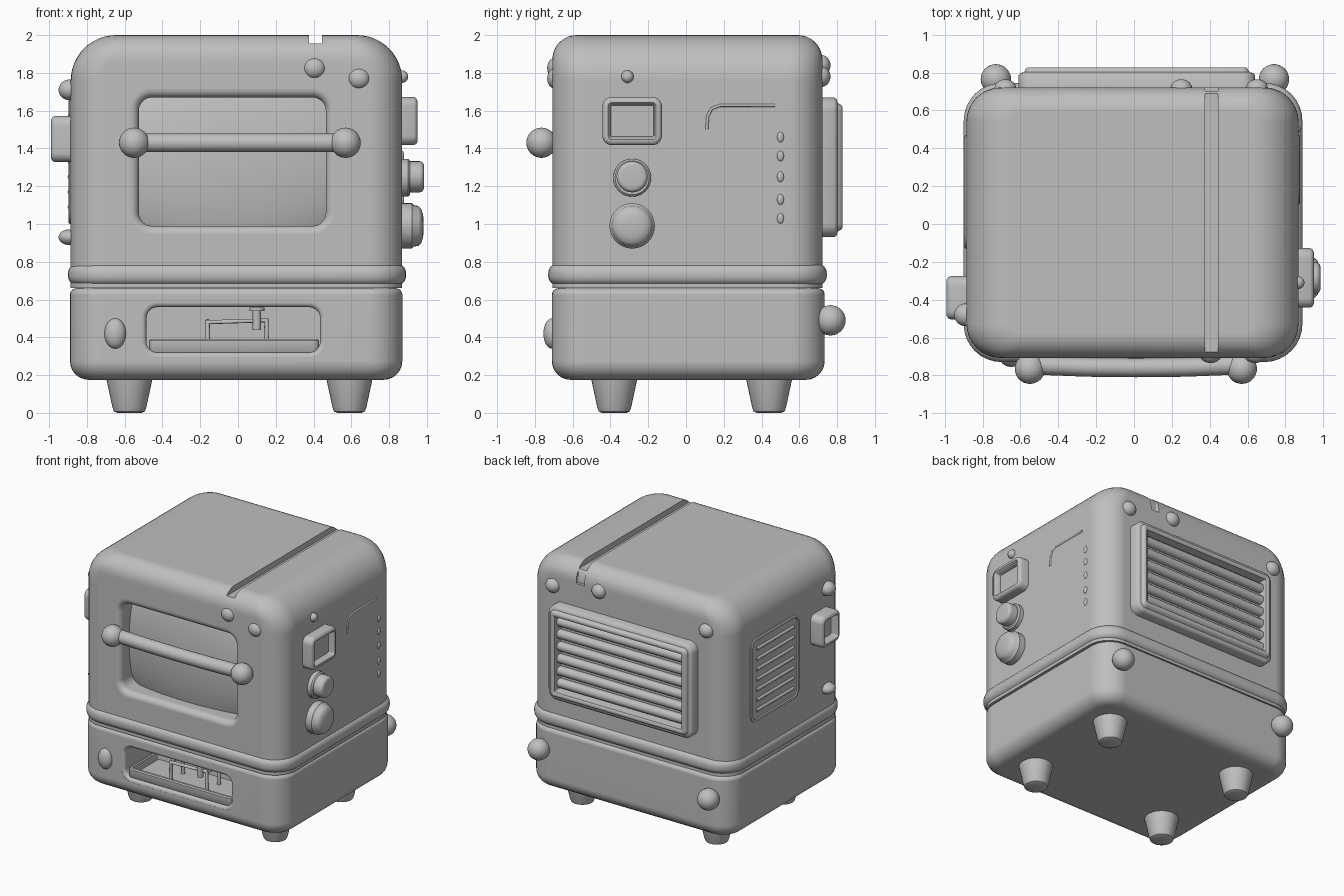
import bpy, bmesh
from math import sin, cos, pi, sqrt, radians
from mathutils import Matrix, Vector

old = bpy.data.objects.get("Cube")
if old:
    bpy.data.objects.remove(old, do_unlink=True)

grey = bpy.data.materials.new("plain_grey")
grey.use_nodes = True
COLOUR = (0.52, 0.52, 0.52, 1)
grey.diffuse_color = COLOUR
grey.node_tree.nodes["Principled BSDF"].inputs["Base Color"].default_value = COLOUR

# Local x, y and outward z of a panel, for each direction it can face
FACING = {
    "up": ((1, 0, 0), (0, 1, 0), (0, 0, 1)),
    "down": ((1, 0, 0), (0, -1, 0), (0, 0, -1)),
    "front": ((1, 0, 0), (0, 0, 1), (0, -1, 0)),
    "back": ((-1, 0, 0), (0, 0, 1), (0, 1, 0)),
    "left": ((0, 1, 0), (0, 0, 1), (1, 0, 0)),
    "right": ((0, -1, 0), (0, 0, 1), (-1, 0, 0)),
}


def finish(ob, angle=40):
    bpy.ops.object.select_all(action="DESELECT")
    ob.select_set(True)
    bpy.context.view_layer.objects.active = ob
    if ob.type == "CURVE":
        bpy.ops.object.convert(target="MESH")
        ob = bpy.context.view_layer.objects.active
    bpy.ops.object.shade_smooth_by_angle(angle=radians(angle))
    ob.data.materials.clear()
    ob.data.materials.append(grey)
    return ob


def loft(name, centre, w, h, r, steps, facing="up", seg=8):
    """Stack rounded rectangles; each step is (height, inset) or (height, inset x, inset y)."""
    bm = bmesh.new()
    rings = []
    for step in steps:
        z, ix, iy = step[0], step[1], step[-1]
        hx, hy = w / 2 - ix, h / 2 - iy
        rad = min(max(r - min(ix, iy), 0.008), 0.995 * min(hx, hy))
        ring = []
        for k, (sx, sy) in enumerate([(1, 1), (-1, 1), (-1, -1), (1, -1)]):
            for i in range(seg + 1):
                a = (k + i / seg) * pi / 2
                ring.append(bm.verts.new((sx * (hx - rad) + rad * cos(a),
                                          sy * (hy - rad) + rad * sin(a), z)))
        rings.append(ring)
    n = len(rings[0])
    for a, b in zip(rings, rings[1:]):
        for i in range(n):
            j = (i + 1) % n
            bm.faces.new((a[i], a[j], b[j], b[i]))
    bm.faces.new(rings[0][::-1])
    bm.faces.new(rings[-1])
    turn = Matrix([Vector(c) for c in FACING[facing]]).transposed().to_4x4()
    bm.transform(Matrix.Translation(centre) @ turn)
    bmesh.ops.recalc_face_normals(bm, faces=bm.faces)
    mesh = bpy.data.meshes.new(name)
    bm.to_mesh(mesh)
    bm.free()
    ob = bpy.data.objects.new(name, mesh)
    bpy.context.collection.objects.link(ob)
    return finish(ob)


def arc(z, r, inward=1, n=6):
    """Quarter-round edge: closing at the top (1) or opening at the bottom (-1)."""
    pts = [(z - inward * r * (1 - sin(i * pi / 2 / n)), r * (1 - cos(i * pi / 2 / n)))
           for i in range(n + 1)]
    return pts if inward == 1 else pts[::-1]


def ball(name, centre, size):
    bpy.ops.mesh.primitive_uv_sphere_add(segments=32, ring_count=16, location=centre)
    ob = bpy.context.object
    ob.name = name
    ob.scale = size if isinstance(size, tuple) else (size,) * 3
    return finish(ob, 180)


def tube(name, points, r):
    cu = bpy.data.curves.new(name, "CURVE")
    cu.dimensions = "3D"
    cu.bevel_depth, cu.bevel_resolution, cu.use_fill_caps = r, 4, True
    sp = cu.splines.new("POLY")
    sp.points.add(len(points) - 1)
    for p, co in zip(sp.points, points):
        p.co = (*co, 1)
    ob = bpy.data.objects.new(name, cu)
    bpy.context.collection.objects.link(ob)
    return finish(ob)


def carve(body, cutters):
    for c in cutters:
        m = body.modifiers.new("cut", "BOOLEAN")
        m.object, m.solver = c, "EXACT"
        bpy.context.view_layer.objects.active = body
        bpy.ops.object.modifier_apply(modifier=m.name)
        bpy.data.objects.remove(c, do_unlink=True)
    finish(body)
    body.modifiers.new("even_shading", "WEIGHTED_NORMAL").keep_sharp = True


def opening(name, centre, w, h, r, depth, flare):
    """Cutter with a softly rounded mouth at its centre plane."""
    lip = [(-z, -flare * (1 - sin(a))) for a in [i * pi / 12 for i in range(7)]
           for z in [flare * (1 - cos(a))]]
    return loft(name, centre, w, h, r, [(-depth, 0)] + lip[::-1] + [(0.1, -flare)], "front")


# Upper housing: wide side shoulders, tighter front and back edges
shoulder, edge = 0.24, 0.13
steps = [(0.66, 0, 0)]
for z, ix in arc(2.0, shoulder, n=12):
    up = max(edge - (2.0 - z), 0)
    steps.append((z, ix, edge - sqrt(max(edge ** 2 - up ** 2, 0))))
upper = loft("upper_housing", (-0.008, 0.007, 0), 1.755, 1.43, 0.18, steps)
carve(upper, [
    opening("window_cutter", (-0.03, -0.708, 1.33), 0.99, 0.68, 0.07, 0.26, 0.045),
    loft("top_groove_cutter", (0.41, 0, 1.955), 0.07, 1.7, 0.01, [(0, 0), (0.1, 0)]),
    loft("back_groove_cutter", (0.41, 0.76, 1.85), 0.07, 0.12, 0.01, [(0, 0), (0.2, 0)]),
])
ball("window_glass", (-0.03, -0.47, 1.33), (0.75, 0.17, 0.55))

# Belt and lower housing
loft("belt", (-0.005, 0.008, 0), 1.79, 1.475, 0.2, arc(0.675, 0.05, -1) + arc(0.79, 0.05))
lower = loft("lower_housing", (-0.01, 0.012, 0), 1.76, 1.445, 0.18,
             arc(0.175, 0.1, -1) + arc(0.66, 0.035))
carve(lower, [opening("tray_cutter", (-0.025, -0.71, 0.44), 0.92, 0.24, 0.06, 0.4, 0.025)])

# Tray with a small wire rack
loft("tray", (-0.02, -0.51, 0.315), 0.9, 0.37, 0.03,
     [(0, 0.008), (0.01, 0), (0.067, 0), (0.075, 0.008), (0.075, 0.025), (0.02, 0.03)])
for y in (-0.6, -0.45):
    tube("rack_hoop", [(-0.16, y, 0.33), (-0.16, y, 0.48), (0.15, y, 0.49), (0.15, y, 0.33)], 0.015)
for x in (-0.16, 0.15):
    tube("rack_rail", [(x, -0.6, 0.485), (x, -0.45, 0.485)], 0.013)
tube("rack_peg", [(0.1, -0.61, 0.44), (0.1, -0.61, 0.55)], 0.022)
loft("rack_peg_cap", (0.1, -0.61, 0.54), 0.08, 0.08, 0.04, [(0, 0), (0.018, 0)])

# Door handle
tube("handle_bar", [(-0.55, -0.745, 1.43), (-0.25, -0.757, 1.43), (0.01, -0.76, 1.43),
                    (0.27, -0.757, 1.43), (0.57, -0.745, 1.43)], 0.05)
for x in (-0.55, 0.57):
    ball("handle_knob", (x, -0.765, 1.43), 0.08)

# Feet
for x in (-0.575, 0.59):
    for y in (-0.38, 0.44):
        loft("foot", (x, y, 0.23), 0.26, 0.26, 0.13,
             [(0, 0), (0.06, 0.01), (0.2, 0.04), (0.222, 0.048), (0.23, 0.065)], "down")

# Rivets and bumpers
for x, z in ((0.405, 1.825), (0.64, 1.77)):
    ball("front_rivet", (x, -0.69, z), (0.058, 0.045, 0.055))
for x, z in ((0.65, 1.78), (0.25, 1.84), (-0.68, 1.78)):
    ball("back_rivet", (x, 0.715, z), (0.058, 0.05, 0.055))
for z in (1.71, 0.93):
    ball("right_rivet", (-0.89, -0.48, z), (0.06, 0.06, 0.055 if z > 1 else 0.042))
for x in (-0.73, 0.74):
    ball("back_bumper", (x, 0.765, 0.49), 0.08)
ball("front_button", (-0.65, -0.71, 0.42), (0.057, 0.045, 0.08))
ball("left_rivet", (0.868, -0.31, 1.78), 0.033)

# Side displays with sunken screens
bezel = [(0, 0), (0.08, 0), (0.093, 0.006), (0.1, 0.02), (0.1, 0.03), (0.092, 0.038), (0.055, 0.045)]
loft("left_display", (0.85, -0.285, 1.545), 0.315, 0.255, 0.05, bezel, "left")
loft("right_display", (-0.87, -0.39, 1.45), 0.23, 0.245, 0.05,
     [(z * 1.2, i) for z, i in bezel], "right")

# Control knobs
loft("small_dial_base", (0.85, -0.285, 1.245), 0.2, 0.2, 0.1,
     [(0, 0), (0.05, 0), (0.06, 0.01), (0.06, 0.02)], "left")
loft("small_dial", (0.85, -0.285, 1.25), 0.165, 0.165, 0.0825, [(0, 0)] + arc(0.135, 0.025), "left")
loft("large_dial", (0.85, -0.285, 0.99), 0.24, 0.24, 0.12,
     [(0, 0), (0.07, 0), (0.08, 0.01), (0.105, 0.015), (0.12, 0.03), (0.13, 0.06), (0.133, 0.1)], "left")

# Left side details: indicator bumps and a raised trim line
for z in (1.03, 1.13, 1.25, 1.36, 1.46):
    ball("indicator", (0.868, 0.5, z), (0.012, 0.018, 0.028))
tube("trim_line", [(0.868, 0.11, 1.5), (0.868, 0.115, 1.57), (0.868, 0.135, 1.61),
                   (0.868, 0.18, 1.628), (0.868, 0.47, 1.628)], 0.008)

# Right side louvre panel
loft("louvre_panel", (-0.88, 0.17, 1.33), 0.6, 0.66, 0.07,
     [(0, 0), (0.012, 0), (0.017, 0.008), (0.017, 0.02), (0.009, 0.026)], "right")
for i in range(7):
    z = 1.09 + i * 0.08
    tube("louvre", [(-0.888, -0.06, z), (-0.888, 0.4, z)], 0.014)

# Back grille with horizontal slats
loft("grille_frame", (0.015, 0.70, 1.3), 1.25, 0.74, 0.07,
     [(0, 0), (0.085, 0), (0.098, 0.01), (0.103, 0.03), (0.122, 0.04), (0.128, 0.05),
      (0.128, 0.065), (0.12, 0.075), (0.055, 0.085)], "back")
for i in range(6):
    z = 1.06 + i * 0.096
    tube("grille_slat", [(-0.53, 0.765, z), (0.56, 0.765, z)], 0.036)
